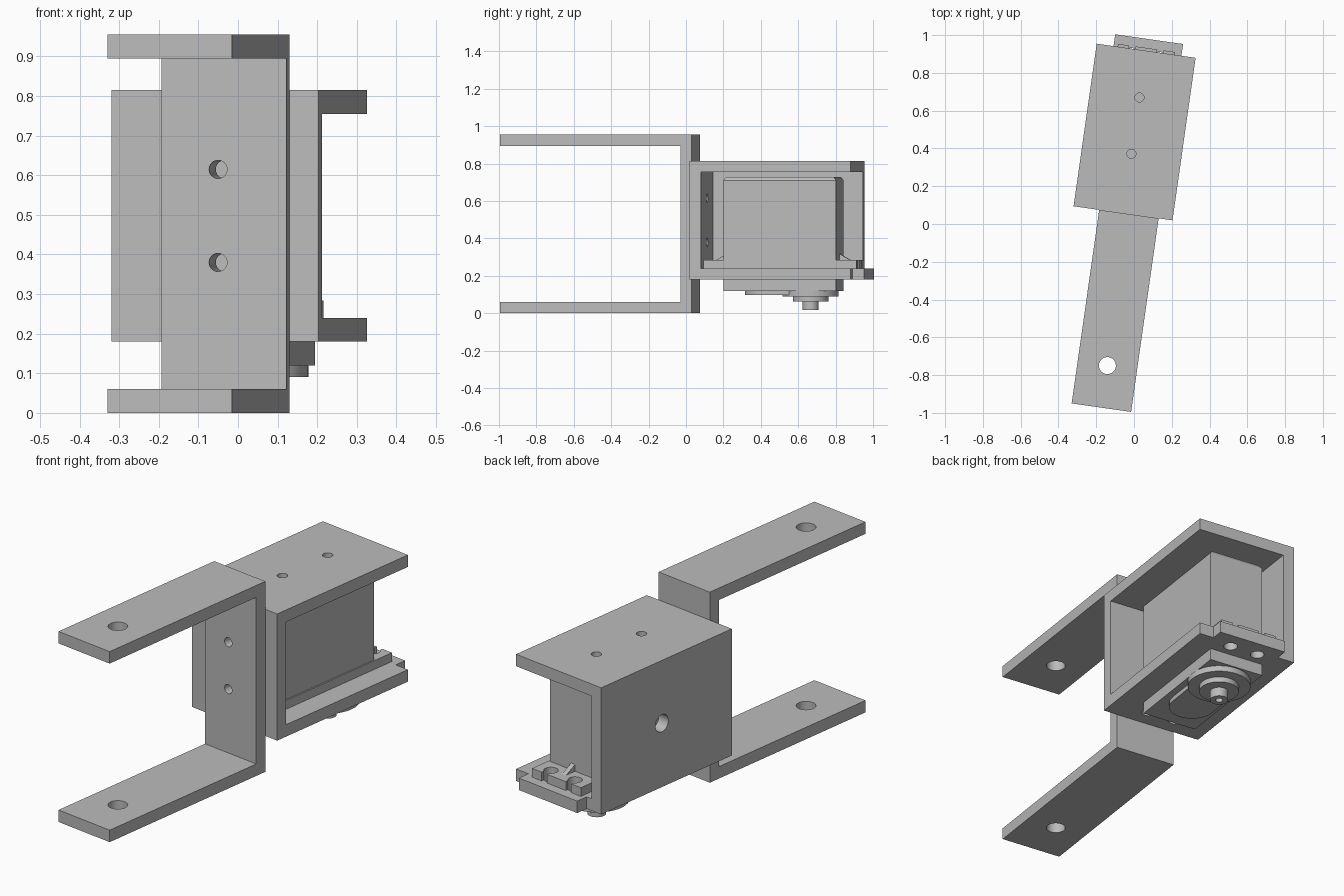
import bpy, bmesh
from math import radians, sin, cos, pi
from mathutils import Matrix, Vector

cube = bpy.data.objects.get("Cube")
if cube:
    bpy.data.objects.remove(cube)

TURN = Matrix.Rotation(radians(-8.1), 4, 'Z')   # the assembly stands at a slight angle
MID = -0.066                                    # centre line of housing and motor
GREY = (0.5, 0.5, 0.5, 1)
metal = bpy.data.materials.new("plain grey")
metal.use_nodes = True
metal.diffuse_color = GREY
metal.node_tree.nodes["Principled BSDF"].inputs["Base Color"].default_value = GREY


def prism(name, outline, lo, hi, axis='Z'):
    """Extrude a 2D outline along an axis; the outline uses the other two axes in order."""
    place = {'X': lambda a, b, t: (t, a, b),
             'Y': lambda a, b, t: (a, t, b),
             'Z': lambda a, b, t: (a, b, t)}[axis]
    bm = bmesh.new()
    face = bm.faces.new([bm.verts.new(place(a, b, lo)) for a, b in outline])
    ext = bmesh.ops.extrude_face_region(bm, geom=[face])
    verts = [v for v in ext["geom"] if isinstance(v, bmesh.types.BMVert)]
    bmesh.ops.translate(bm, verts=verts, vec=Vector(place(0, 0, hi - lo)))
    bmesh.ops.recalc_face_normals(bm, faces=bm.faces)
    mesh = bpy.data.meshes.new(name)
    bm.to_mesh(mesh)
    bm.free()
    mesh.materials.append(metal)
    obj = bpy.data.objects.new(name, mesh)
    bpy.context.collection.objects.link(obj)
    obj.matrix_world = TURN
    return obj


def rect(a0, a1, b0, b1):
    return [(a0, b0), (a1, b0), (a1, b1), (a0, b1)]


def circle(a, b, r, n=32):
    return [(a + r * cos(2 * pi * i / n), b + r * sin(2 * pi * i / n)) for i in range(n)]


def cut(obj, cutters):
    """Subtract the cutters, bake the result and remove them."""
    for c in cutters:
        mod = obj.modifiers.new("cut", 'BOOLEAN')
        mod.operation, mod.solver, mod.object = 'DIFFERENCE', 'EXACT', c
    bpy.context.view_layer.update()
    deps = bpy.context.evaluated_depsgraph_get()
    baked = bpy.data.meshes.new_from_object(obj.evaluated_get(deps))
    obj.modifiers.clear()
    obj.data = baked
    for c in cutters:
        bpy.data.objects.remove(c)


def smooth(obj):
    bpy.ops.object.select_all(action='DESELECT')
    obj.select_set(True)
    bpy.context.view_layer.objects.active = obj
    bpy.ops.object.shade_smooth_by_angle(angle=radians(30))


def hole(a, b, r, lo, hi, axis='Z'):
    return prism("cutter", circle(a, b, r), lo, hi, axis)


# U-shaped arm bracket
FRONT, WEB, BACK, TOP, T = -0.987, -0.0125, 0.048, 0.955, 0.06
arm = prism("arm_bracket", [(FRONT, 0), (BACK, 0), (BACK, TOP), (FRONT, TOP), (FRONT, TOP - T),
                            (WEB, TOP - T), (WEB, T), (FRONT, T)], -0.193, 0.125, 'X')
cut(arm, [hole(-0.034, -0.762, 0.045, -0.1, 1.1)] +
    [hole(-0.049, z, 0.023, -0.1, 0.1, 'Y') for z in (0.38, 0.615)])

# Motor housing: open on its right and back sides
L, R, END, LOW, HIGH = -0.33, 0.199, 0.917, 0.18, 0.815
top = prism("housing_top", rect(L, R, BACK, END), HIGH - T, HIGH)
cut(top, [hole(MID, y, 0.024, 0.7, 0.9) for y in (0.366, 0.667)])
side = prism("housing_side", rect(BACK, END, LOW + T, HIGH - T), L, L + T, 'X')
cut(side, [hole(0.513, 0.5, 0.043, -0.4, -0.2, 'X')])
front = prism("housing_front", rect(L + T, R, LOW + T, HIGH - T), BACK, BACK + T, 'Y')
cut(front, [hole(-0.049, z, 0.023, 0, 0.2, 'Y') for z in (0.38, 0.615)])

# Bottom plate with back tab, motor opening and screw holes
CY, BOLT, HALF = 0.517, 0.371, 0.145
bolts = [(MID + s * 0.075, CY + e * BOLT, e) for s in (-1, 1) for e in (-1, 1)]
bottom = prism("housing_bottom", [(L, BACK), (R, BACK), (R, END), (0.123, END), (0.123, 0.98),
                                  (-0.24, 0.98), (-0.24, END), (L, END)], LOW, LOW + T)
cut(bottom, [hole(x, y, 0.033, 0.1, 0.3) for x, y, e in bolts] +
    [prism("cutter", rect(MID - HALF, MID + HALF, 0.213, 0.821), 0.1, 0.3)])

# Motor body with a slightly bevelled top, and its slotted mounting flange
body = prism("motor_body", rect(MID - HALF, MID + HALF, 0.213, 0.821), 0.12, 0.71)
cap = prism("motor_cap", rect(MID - HALF, MID + HALF, 0.213, 0.821), 0.71, 0.728)
bm = bmesh.new()
bm.from_mesh(cap.data)
for v in bm.verts:
    if v.co.z > 0.72:
        v.co.x = MID + (v.co.x - MID) * 0.9
        v.co.y = CY + (v.co.y - CY) * 0.96
bm.to_mesh(cap.data)
bm.free()
flange = prism("motor_flange", rect(MID - 0.152, MID + 0.152, CY - 0.412, CY + 0.415), LOW + T, 0.284)
cut(flange, [hole(x, y, 0.033, 0.2, 0.3) for x, y, e in bolts] +
    [prism("cutter", rect(x - 0.017, x + 0.017, *sorted((y, y + e * 0.1))), 0.2, 0.3)
     for x, y, e in bolts])
for e, label in ((-1, "front"), (1, "back")):
    y = CY + e * 0.3
    prism(label + "_flange_rib", [(y, 0.28), (y + e * 0.07, 0.28), (y, 0.32)],
          MID - 0.012, MID + 0.012, 'X')

# Gear cover, collar and hollow output shaft beneath the motor
SY = 0.664
cover = prism("gear_cover", circle(MID, SY, 0.15, 48), 0.09, 0.12)
pill = ([(MID + 0.11 * cos(t * pi / 16), 0.42 - 0.11 * sin(t * pi / 16)) for t in range(17)] +
        [(MID - 0.11, SY), (MID + 0.11, SY)])
cover_tail = prism("gear_cover_tail", pill, 0.097, 0.12)
collar = prism("shaft_collar", circle(MID, SY, 0.095, 48), 0.063, 0.09)
shaft = prism("output_shaft", circle(MID, SY, 0.043), 0.016, 0.063)
cut(shaft, [hole(MID, SY, 0.018, 0, 0.05)])

for obj in (arm, top, side, front, bottom, flange, cover, cover_tail, collar, shaft):
    smooth(obj)
